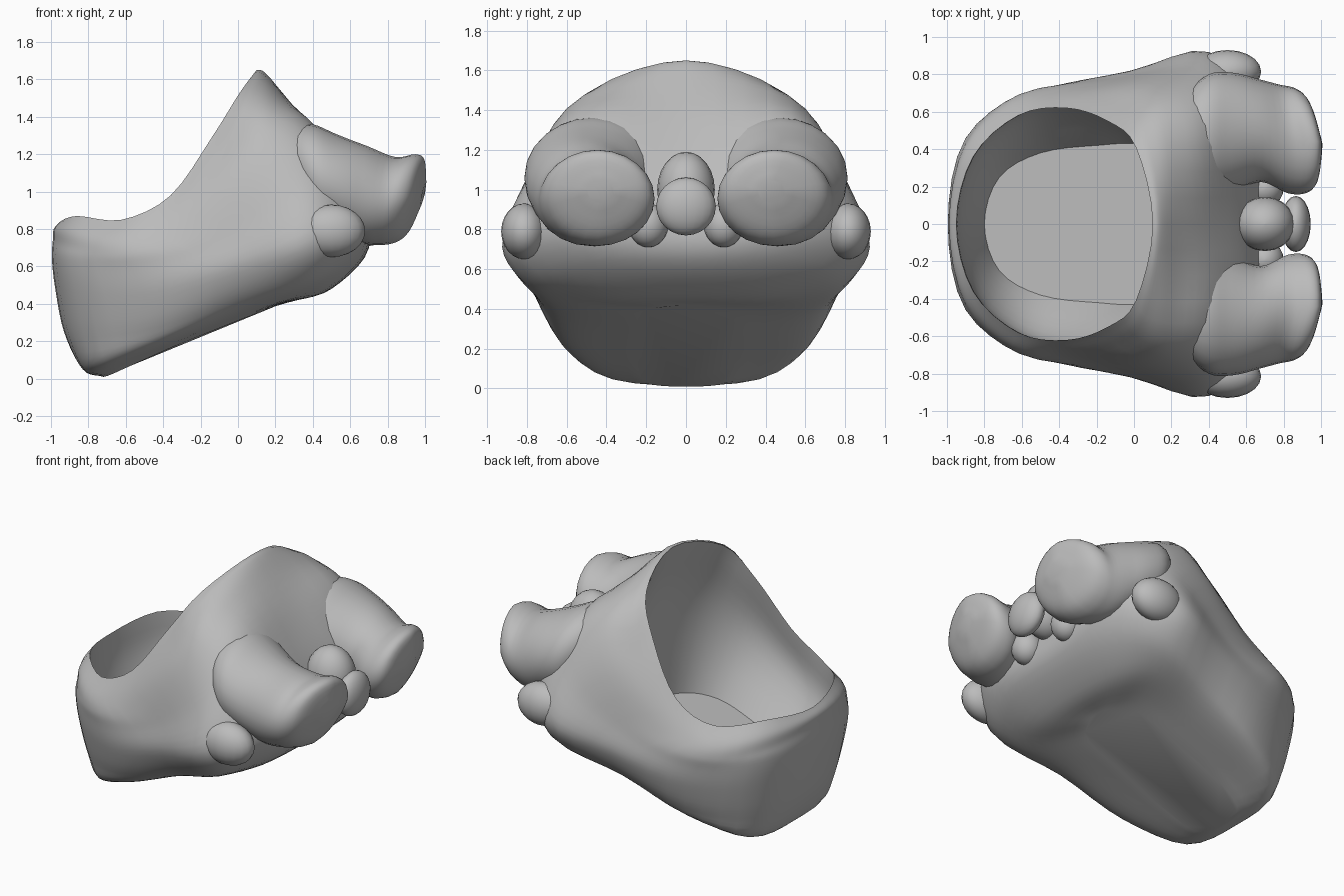
import bpy, bmesh, math
from mathutils import Vector

if "Cube" in bpy.data.objects:
    bpy.data.objects.remove(bpy.data.objects["Cube"])

grey = bpy.data.materials.new("plain_grey")
grey.diffuse_color = (0.5, 0.5, 0.5, 1)
grey.use_nodes = True
grey.node_tree.nodes["Principled BSDF"].inputs["Base Color"].default_value = grey.diffuse_color


def spline(pts, n):
    """Catmull-Rom resample of a point list, n steps per span."""
    p = [Vector(q) for q in pts]
    p = [p[0] * 2 - p[1]] + p + [p[-1] * 2 - p[-2]]
    out = []
    for i in range(1, len(p) - 2):
        a, b, c, d = p[i - 1:i + 3]
        for k in range(n):
            t = k / n
            out.append(0.5 * (2 * b + (c - a) * t + (2 * a - 5 * b + 4 * c - d) * t * t
                              + (3 * b - a - 3 * c + d) * t ** 3))
    return out + [p[-2]]


def loop(half, n=4):
    """Mirror a half outline (heel to front) into a smooth closed ring."""
    h = [Vector(q) for q in half]
    mir = [Vector((q.x, -q.y, q.z)) for q in h]
    full = [mir[1]] + h + [mir[-2]]
    s = spline(full, n)[n:-n]
    return s + [Vector((q.x, -q.y, q.z)) for q in s[-2:0:-1]]


def loft(name, rings, caps=(True, True)):
    bm = bmesh.new()
    vs = [[bm.verts.new(p) for p in r] for r in rings]
    n = len(vs[0])
    for a, b in zip(vs, vs[1:]):
        for i in range(n):
            j = (i + 1) % n
            bm.faces.new((a[i], a[j], b[j], b[i]))
    if caps[0]:
        bm.faces.new(vs[0][::-1])
    if caps[1]:
        bm.faces.new(vs[-1])
    bmesh.ops.recalc_face_normals(bm, faces=bm.faces)
    me = bpy.data.meshes.new(name)
    bm.to_mesh(me)
    bm.free()
    me.materials.append(grey)
    ob = bpy.data.objects.new(name, me)
    bpy.context.collection.objects.link(ob)
    bpy.context.view_layer.objects.active = ob
    ob.select_set(True)
    bpy.ops.object.shade_smooth_by_angle(angle=math.radians(50))
    ob.select_set(False)
    return ob


def blend(rings, n):
    """Smoothly interpolate between matching rings."""
    cols = [spline(c, n) for c in zip(*rings)]
    return [list(r) for r in zip(*cols)]


def ball(name, c, r, nu=20, nv=12):
    rings = []
    for i in range(nv + 1):
        a = math.pi * min(max(i / nv, 0.01), 0.99)
        rings.append([(c[0] + r[0] * math.sin(a) * math.cos(2 * math.pi * k / nu),
                       c[1] + r[1] * math.sin(a) * math.sin(2 * math.pi * k / nu),
                       c[2] + r[2] * math.cos(a)) for k in range(nu)])
    return loft(name, rings)


# Shell, from the slightly in-turned lip down to the sole
lip = [(-.95, 0, .84), (-.86, .36, .87), (-.62, .58, .85), (-.36, .62, .98),
       (-.14, .55, 1.29), (.01, .41, 1.53), (.1, 0, 1.65)]
crease = [(-.985, 0, .8), (-.9, .41, .79), (-.65, .65, .75), (-.38, .69, .83),
          (-.1, .64, 1.19), (.06, .49, 1.49), (.14, 0, 1.64)]
upper = [(-.99, 0, .74), (-.9, .44, .71), (-.62, .69, .67), (-.25, .74, .78),
         (.07, .73, 1.18), (.19, .53, 1.45), (.22, 0, 1.55)]
instep = [(-.995, 0, .65), (-.9, .46, .63), (-.57, .7, .59), (-.12, .78, .72),
          (.3, .82, 1.02), (.41, .53, 1.33), (.42, 0, 1.3)]
widest = [(-.98, 0, .5), (-.87, .47, .47), (-.5, .7, .45), (0, .82, .6),
          (.4, .92, .75), (.66, .6, .92), (.62, 0, 1.0)]
lower = [(-.93, 0, .25), (-.82, .44, .22), (-.45, .65, .27), (0, .73, .43),
         (.42, .8, .56), (.66, .5, .68), (.7, 0, .7)]
sole_edge = [(-.83, 0, .05), (-.76, .4, .06), (-.42, .56, .18), (0, .59, .35),
             (.3, .6, .44), (.46, .4, .47), (.5, 0, .48)]
sole_mid = [(-.72, 0, .01), (-.66, .2, .03), (-.4, .25, .15), (0, .25, .31),
            (.2, .22, .39), (.28, .1, .41), (.3, 0, .42)]
keys = (lip, crease, upper, instep, widest, lower, sole_edge, sole_mid)
loft("shell", blend([loop(r) for r in keys], 5), (False, True))

# Lining, from the lip down to the inner floor
wall = [(-.92, 0, .6), (-.82, .38, .6), (-.57, .58, .58), (-.27, .63, .72),
        (-.02, .58, .93), (.16, .38, 1.12), (.24, 0, 1.22)]
floor = [(-.8, 0, .24), (-.72, .25, .24), (-.5, .38, .28), (-.2, .42, .39),
         (.05, .42, .47), (.22, .28, .52), (.28, 0, .54)]
loft("lining", blend([loop(r) for r in (lip, wall, floor)], 5),
     (False, True)).data.flip_normals()

# Big curled front lobes: x, y, z, half width, half height
lobe = [(.24, .46, 1.2, .1, .08), (.3, .46, 1.16, .25, .19), (.4, .47, 1.09, .33, .27),
        (.52, .49, 1.04, .32, .27), (.68, .5, .985, .275, .26), (.82, .455, .95, .29, .235),
        (.92, .445, .965, .28, .235), (.975, .44, .98, .22, .19), (1.0, .43, .99, .07, .06)]
lobe_pos = spline([s[:3] for s in lobe], 4)
lobe_rad = spline([(s[3], s[4], 0) for s in lobe], 4)
for side, tag in ((1, "left"), (-1, "right")):
    rings = []
    for c, r in zip(lobe_pos, lobe_rad):
        ramp = max(0, min(1, (c.x - .6) / .3)) * r.x / .3
        ring = []
        for k in range(24):
            u, v = math.cos(k * math.pi / 12), math.sin(k * math.pi / 12)
            # the lower and outer parts of the tip are swept back
            x = c.x - ramp * (.08 * max(0, -v) + .06 * max(0, u)) + .03 * ramp * max(0, v)
            ring.append((x, side * (c.y + r.x * u), c.z + r.y * v))
        rings.append(ring)
    loft("front_lobe_" + tag, rings)
    # Side knobs and little inner knobs
    ball("side_knob_" + tag, (.5, side * .815, .79), (.18, .115, .14))
    ball("inner_knob_" + tag, (.7, side * .19, .82), (.1, .1, .11))

# Middle knobs between the lobes
ball("middle_knob", (.7, 0, 1.0), (.16, .145, .19))
ball("front_knob", (.865, 0, .915), (.08, .15, .145))
